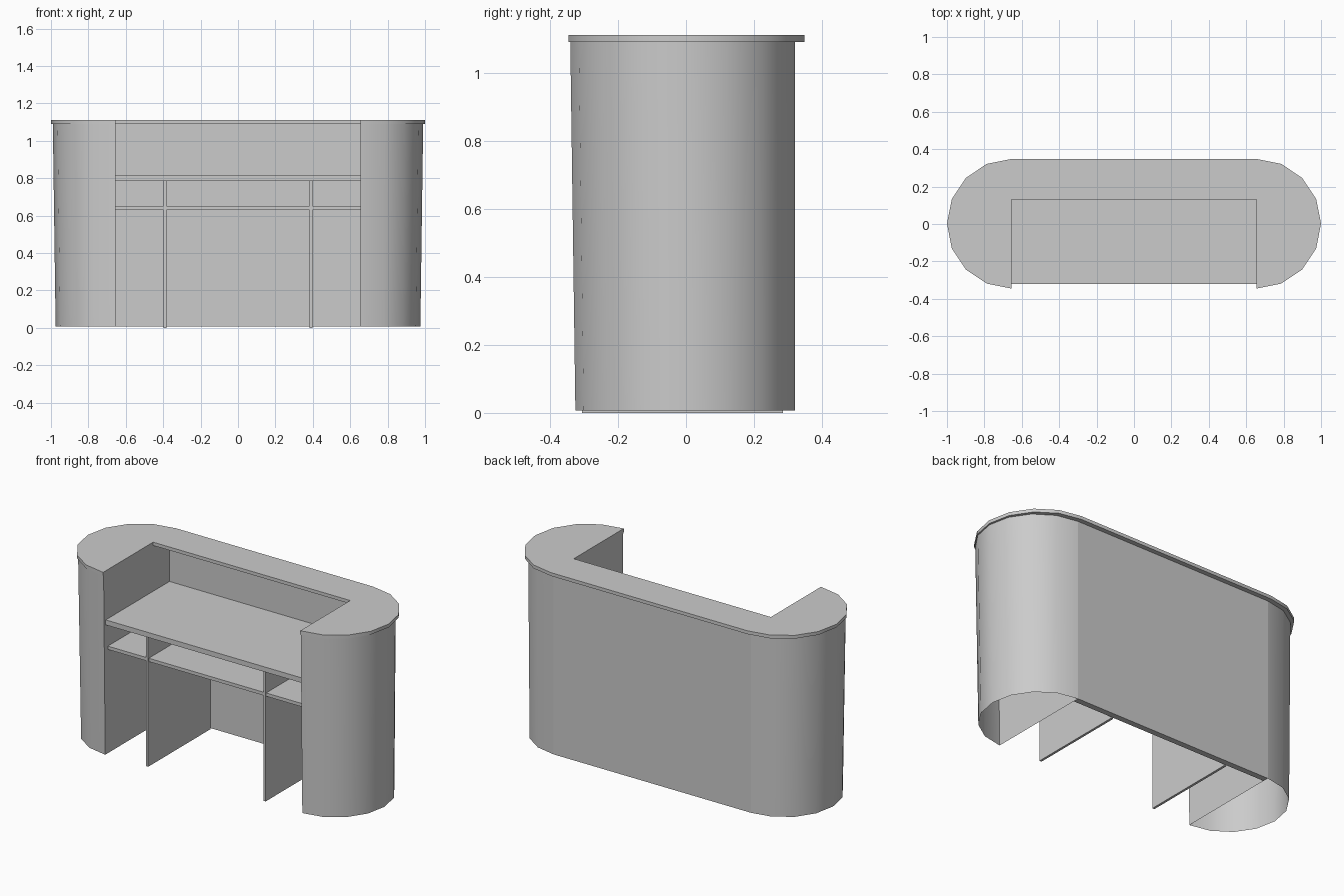
import bpy, bmesh
from math import cos, sin, pi, radians

if "Cube" in bpy.data.objects:
    bpy.data.objects.remove(bpy.data.objects["Cube"])

SEG = 8       # sides per rounded end
XC = 0.655    # where the straight middle meets the rounded ends


def finish(name, bm, smooth=False):
    bmesh.ops.recalc_face_normals(bm, faces=bm.faces)
    me = bpy.data.meshes.new(name)
    bm.to_mesh(me)
    bm.free()
    ob = bpy.data.objects.new(name, me)
    bpy.context.collection.objects.link(ob)
    if smooth:
        bpy.ops.object.select_all(action='DESELECT')
        ob.select_set(True)
        bpy.context.view_layer.objects.active = ob
        bpy.ops.object.shade_smooth_by_angle(angle=radians(30))
    return ob


def box(name, x0, x1, y0, y1, z0, z1):
    bm = bmesh.new()
    bmesh.ops.create_cube(bm, size=1)
    for v in bm.verts:
        v.co.x = x1 if v.co.x > 0 else x0
        v.co.y = y1 if v.co.y > 0 else y0
        v.co.z = z1 if v.co.z > 0 else z0
    return finish(name, bm)


def half_round(side, rx, y0, y1):
    """Half ellipse at one end, running from front to back."""
    cy, ry = (y0 + y1) / 2, (y1 - y0) / 2
    return [(side * (XC + rx * cos(a)), cy + ry * sin(a))
            for a in (-pi / 2 + pi * i / SEG for i in range(SEG + 1))]


# Hollow tapered D-shaped pedestals, open underneath
for side, label in ((1, "right"), (-1, "left")):
    bm = bmesh.new()
    low = [bm.verts.new((x, y, 0.007)) for x, y in half_round(side, 0.32, -0.325, 0.32)]
    top = [bm.verts.new((x, y, 1.09)) for x, y in half_round(side, 0.335, -0.34, 0.32)]
    n = len(low)
    for i in range(n):
        j = (i + 1) % n
        bm.faces.new((low[i], low[j], top[j], top[i]))
    finish("pedestal_" + label, bm, True)

# U-shaped counter top with round ends
bm = bmesh.new()
outline = half_round(1, 0.345, -0.345, 0.348) + half_round(-1, 0.345, -0.345, 0.348)[::-1]
outline += [(-XC, 0.13), (XC, 0.13)]
face = bm.faces.new([bm.verts.new((x, y, 1.09)) for x, y in outline])
ext = bmesh.ops.extrude_face_region(bm, geom=[face], use_keep_orig=True)
for v in ext["geom"]:
    if isinstance(v, bmesh.types.BMVert):
        v.co.z = 1.11
finish("counter_top", bm, True)

# Customer-side wall
box("back_wall", -XC, XC, 0.285, 0.32, 0.007, 1.09)

# Work surface and storage shelf
box("desk_surface", -XC, XC, -0.32, 0.285, 0.785, 0.815)
box("storage_shelf", -XC, XC, -0.30, 0.285, 0.63, 0.65)

# Upright dividers
for side, label in ((1, "right"), (-1, "left")):
    c = side * 0.39
    box("divider_" + label, c - 0.007, c + 0.007, -0.305, 0.285, 0, 0.785)
